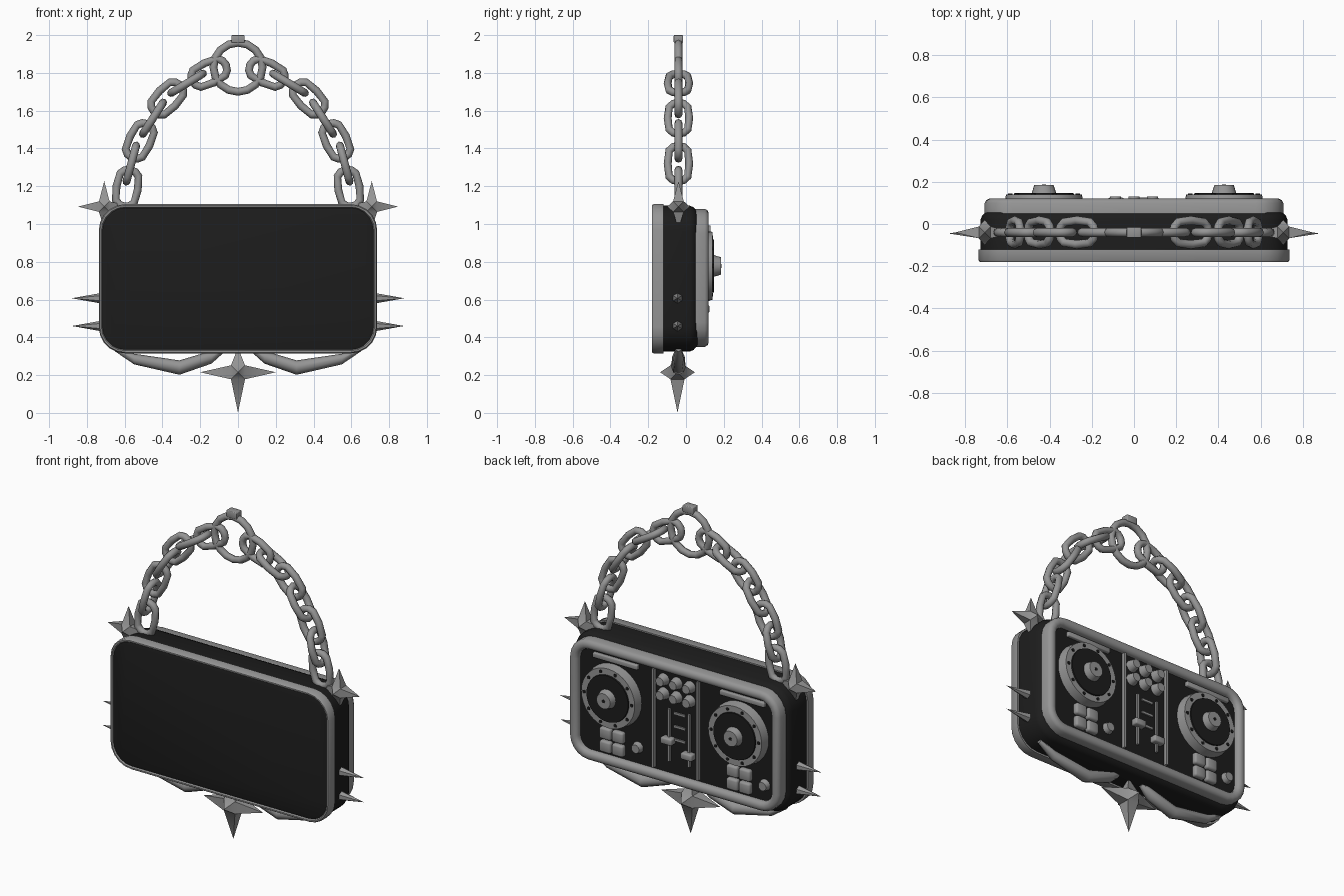
import bpy, bmesh, math
from mathutils import Matrix, Vector

if "Cube" in bpy.data.objects:
    bpy.data.objects.remove(bpy.data.objects["Cube"])


def material(name, value):
    m = bpy.data.materials.new(name)
    m.use_nodes = True
    m.diffuse_color = (value, value, value, 1)
    m.node_tree.nodes["Principled BSDF"].inputs["Base Color"].default_value = m.diffuse_color
    return m


METAL = material("grey metal", 0.30)
BLACK = material("black shell", 0.012)
MID_Y = -0.04
built = []


def finish(bm, name, mat):
    bmesh.ops.recalc_face_normals(bm, faces=bm.faces)
    me = bpy.data.meshes.new(name)
    bm.to_mesh(me)
    bm.free()
    me.materials.append(mat)
    ob = bpy.data.objects.new(name, me)
    bpy.context.collection.objects.link(ob)
    built.append(ob)
    return ob


def rounded_loop(hx, z0, z1, r, inset, y, steps=5):
    pts, hx = [], hx - inset
    z0, z1, r = z0 + inset, z1 - inset, max(r - inset, 0.01)
    corners = [(hx - r, z1 - r), (r - hx, z1 - r), (r - hx, z0 + r), (hx - r, z0 + r)]
    for q, (cx, cz) in enumerate(corners):
        for i in range(steps + 1):
            a = math.pi / 2 * (q + i / steps)
            pts.append((cx + r * math.cos(a), y, cz + r * math.sin(a)))
    return pts


def loft(name, loops, mat, ring=False):
    """Skin a row of loops; ring joins last to first, otherwise both ends are capped."""
    bm = bmesh.new()
    rows = [[bm.verts.new(p) for p in loop] for loop in loops]
    n = len(rows[0])
    pairs = list(zip(rows, rows[1:])) + ([(rows[-1], rows[0])] if ring else [])
    for a, b in pairs:
        for i in range(n):
            bm.faces.new((a[i], a[(i + 1) % n], b[(i + 1) % n], b[i]))
    if not ring:
        bm.faces.new(rows[0])
        bm.faces.new(rows[-1])
    return finish(bm, name, mat)


def slab(name, size, profile, mat, ring=False):
    return loft(name, [rounded_loop(*size, i, y) for i, y in profile], mat, ring)


def cone(name, base, tip, r1, r2, mat, sides=20):
    base, tip = Vector(base), Vector(tip)
    d = tip - base
    m = Matrix.Translation((base + tip) / 2) @ d.to_track_quat('Z', 'Y').to_matrix().to_4x4()
    bm = bmesh.new()
    bmesh.ops.create_cone(bm, cap_ends=True, segments=sides, radius1=r1, radius2=r2,
                          depth=d.length, matrix=m)
    return finish(bm, name, mat)


def box(name, centre, size, mat, bevel=0.0):
    bm = bmesh.new()
    bmesh.ops.create_cube(bm, size=1, matrix=Matrix.Translation(centre) @ Matrix.Diagonal((*size, 1)))
    if bevel:
        bmesh.ops.bevel(bm, geom=bm.edges[:], offset=bevel, segments=2, affect='EDGES', profile=0.5)
    return finish(bm, name, mat)


def star(name, centre, core, reach):
    """Six-pointed spiked star; reach gives tip lengths by axis and sign."""
    bm = bmesh.new()
    bmesh.ops.create_cube(bm, size=2 * core)
    for v in bmesh.ops.poke(bm, faces=bm.faces[:])["verts"]:
        axis = max(range(3), key=lambda k: abs(v.co[k]))
        v.co[axis] = reach[axis][1] if v.co[axis] > 0 else -reach[axis][0]
    bmesh.ops.translate(bm, verts=bm.verts, vec=centre)
    return finish(bm, name, METAL)


def link(name, centre, tangent, axis, radius, stretch, wire=0.021, major=12, minor=8):
    """Chain link: a torus pulled apart along its tangent."""
    t, a = Vector(tangent).normalized(), Vector(axis).normalized()
    s, c = t.cross(a), Vector(centre)
    loops = []
    for i in range(major):
        u = math.tau * i / major
        pull = stretch * max(-1, min(1, 3 * math.sin(u)))
        out = s * math.cos(u) + t * math.sin(u)
        loops.append([c + t * pull + out * (radius + wire * math.cos(w)) + a * wire * math.sin(w)
                      for w in (math.tau * j / minor for j in range(minor))])
    return loft(name, loops, METAL, ring=True)


# Case: shell, front screen with rim, back frame around the control panel
front = (0.737, 0.315, 1.105, 0.14)
back = (0.708, 0.35, 1.08, 0.13)
slab("case_shell", (0.728, 0.325, 1.097, 0.135),
     [(0, -0.125), (0, 0.02), (0.008, 0.04), (0.03, 0.06)], BLACK)
slab("front_rim", front, [(0, -0.12), (0, -0.172), (0.006, -0.18), (0.014, -0.18),
                          (0.02, -0.172), (0.02, -0.12)], METAL, True)
slab("front_screen", front, [(0.018, -0.13), (0.018, -0.172), (0.035, -0.177)], BLACK)
slab("back_frame", back, [(0, 0.05), (0, 0.1), (0.008, 0.114), (0.022, 0.12), (0.036, 0.12),
                          (0.05, 0.114), (0.058, 0.1), (0.058, 0.05)], METAL, True)
slab("control_panel", back, [(0.05, 0.05), (0.05, 0.085)], BLACK)

# Decks: platter, spindle, pads, knob and pitch slot
for side, cx in (("left", 0.427), ("right", -0.427)):
    cz = 0.778
    cone(side + "_platter_ring", (cx, 0.08, cz), (cx, 0.14, cz), 0.19, 0.18, METAL, 32)
    cone(side + "_platter_disc", (cx, 0.13, cz), (cx, 0.147, cz), 0.145, 0.14, BLACK, 32)
    cone(side + "_platter_hub", (cx, 0.14, cz), (cx, 0.185, cz), 0.06, 0.046, METAL)
    cone(side + "_hub_mark", (cx, 0.18, cz), (cx, 0.187, cz), 0.01, 0.01, BLACK, 8)
    for k in range(10):
        a = math.tau * k / 10
        x, z = cx + 0.16 * math.cos(a), cz + 0.16 * math.sin(a)
        cone(f"{side}_platter_dot_{k}", (x, 0.136, z), (x, 0.144, z), 0.01, 0.01, BLACK, 8)
    for i in (-1, 1):
        for j in (-1, 1):
            box(f"{side}_pad_{i}_{j}", (cx + 0.042 * i, 0.095, 0.5 + 0.04 * j),
                (0.076, 0.04, 0.07), METAL, 0.012)
    cone(side + "_deck_knob", (cx - 0.165, 0.08, 0.505), (cx - 0.165, 0.115, 0.505),
         0.036, 0.026, METAL, 14)
    box(side + "_display_bar", (cx - 0.02, 0.09, 0.995), (0.3, 0.03, 0.03), METAL, 0.005)

# Mixer: dividers, knobs, faders and tick marks
for x in (-0.15, 0.15):
    box("mixer_divider", (x, 0.092, 0.72), (0.014, 0.03, 0.6), METAL)
for z in (0.965, 0.88):
    for x in (-0.088, 0, 0.088):
        cone("mixer_knob", (x, 0.08, z), (x, 0.13, z), 0.038, 0.026, METAL, 14)
for x, cap_z in ((0.05, 0.61), (-0.085, 0.55)):
    box("fader_slot", (x, 0.088, 0.64), (0.014, 0.02, 0.32), METAL)
    box("fader_cap", (x, 0.1, cap_z), (0.075, 0.05, 0.04), METAL, 0.008)
for z in (0.78, 0.7, 0.62):
    box("mixer_tick", (-0.02, 0.088, z), (0.075, 0.012, 0.014), METAL)

# Handle: top ring, clasp and two mirrored chains
link("top_ring", (0, MID_Y, 1.83), (0, 0, 1), (0, 1, 0), 0.13, 0, major=16)
box("ring_clasp", (0, MID_Y, 1.98), (0.07, 0.05, 0.04), METAL, 0.004)
chain = [(0.587, 1.19), (0.565, 1.32), (0.52, 1.44), (0.45, 1.56),
         (0.375, 1.665), (0.27, 1.745), (0.153, 1.80)]
for side, s in (("left", 1), ("right", -1)):
    for k, (x, z) in enumerate(chain):
        a, b = chain[max(k - 1, 0)], chain[min(k + 1, len(chain) - 1)]
        t = Vector((s * (b[0] - a[0]), 0, b[1] - a[1])).normalized()
        axis = Vector((0, 1, 0)) if k % 2 == 0 else t.cross(Vector((0, 1, 0)))
        link(f"{side}_chain_link_{k}", (s * x, MID_Y, z), t, axis, 0.057, 0.042)

    # Corner stars, side spikes and the curved lower horn
    star(side + "_corner_star", (s * 0.708, MID_Y, 1.092), 0.028,
         [(0.14, 0.14), (0.06, 0.06), (0.12, 0.135)])
    for z in (0.607, 0.46):
        cone(side + "_side_spike", (s * 0.7, MID_Y - 0.005, z), (s * 0.88, MID_Y - 0.005, z),
             0.032, 0, METAL, 6)
    horn = []
    for x, z, r in ((0.65, 0.34, 0.015), (0.55, 0.285, 0.028), (0.31, 0.24, 0.038),
                    (0.14, 0.295, 0.034), (0.08, 0.33, 0.015)):
        horn.append([(s * x, MID_Y + r * math.cos(w), z + r * math.sin(w))
                     for w in (math.tau * j / 8 for j in range(8))])
    loft(side + "_lower_horn", horn, METAL)

# Bottom star pendant
star("bottom_star", (0, MID_Y - 0.005, 0.215), 0.037, [(0.2, 0.2), (0.092, 0.092), (0.213, 0.13)])

# Soft shading with crisp edges
for ob in built:
    ob.select_set(True)
bpy.context.view_layer.objects.active = built[0]
bpy.ops.object.shade_smooth_by_angle(angle=math.radians(48))
